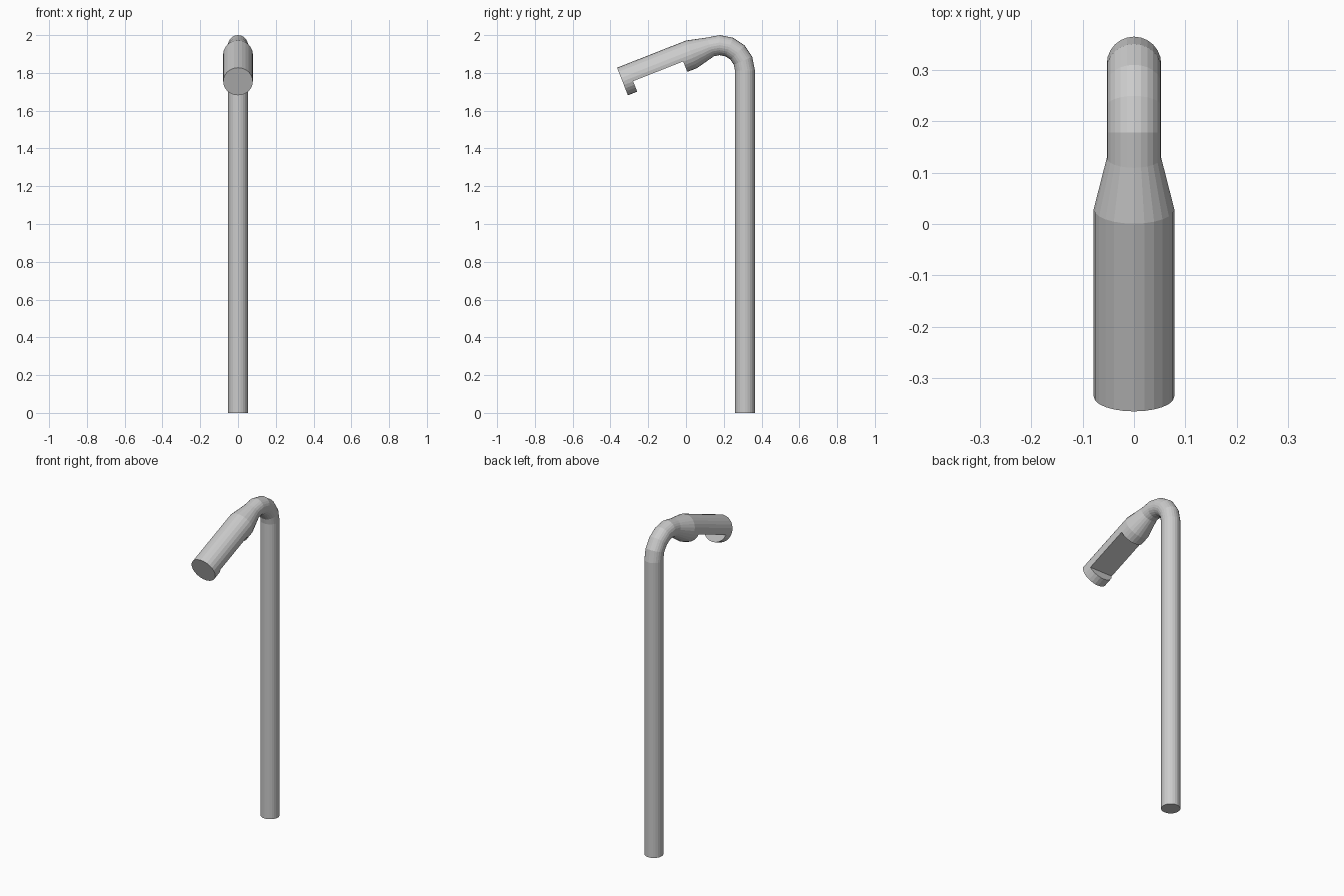
import bpy, bmesh
from math import sin, cos, pi, radians
from mathutils import Vector, Matrix

if "Cube" in bpy.data.objects:
    bpy.data.objects.remove(bpy.data.objects["Cube"])

SIDES = 24
TUBE_R, HEAD_R = 0.053, 0.0785
TILT = radians(21.5)
BEND_R = 0.134
BEND_CENTRE = Vector((0, 0.178, 1.813))

grey = bpy.data.materials.new("light grey")
grey.use_nodes = True
grey.diffuse_color = (0.6, 0.6, 0.6, 1)
grey.node_tree.nodes["Principled BSDF"].inputs["Base Color"].default_value = (0.6, 0.6, 0.6, 1)


def make_object(name, bm):
    bmesh.ops.recalc_face_normals(bm, faces=bm.faces[:])
    mesh = bpy.data.meshes.new(name)
    bm.to_mesh(mesh)
    bm.free()
    mesh.materials.append(grey)
    obj = bpy.data.objects.new(name, mesh)
    bpy.context.collection.objects.link(obj)
    return obj


def add_ring(bm, centre, angle, radius):
    """Circle across a path that has turned by angle from straight up."""
    out = Vector((0, cos(angle), sin(angle)))
    side = Vector((1, 0, 0))
    return [bm.verts.new(centre + radius * (out * cos(a) + side * sin(a)))
            for a in (2 * pi * i / SIDES for i in range(SIDES))]


# Stations along the tube: pole foot, bend, taper, spray head
end_angle = pi / 2 + TILT
forward = Vector((0, -cos(TILT), -sin(TILT)))
stations = [(Vector((0, 0.312, 0)), 0, TUBE_R)]
for a in [k * pi / 8 for k in range(5)] + [end_angle]:
    stations.append((BEND_CENTRE + BEND_R * Vector((0, cos(a), sin(a))), a, TUBE_R))
neck = stations[-1][0]
head_tip = neck + forward * 0.5
stations += [(neck + forward * 0.107, end_angle, HEAD_R), (head_tip, end_angle, HEAD_R)]

bm = bmesh.new()
rings = [add_ring(bm, *s) for s in stations]
for lower, upper in zip(rings, rings[1:]):
    for i in range(SIDES):
        j = (i + 1) % SIDES
        bm.faces.new((lower[i], lower[j], upper[j], upper[i]))
bm.faces.new(rings[0])
bm.faces.new(rings[-1])
shower_pipe = make_object("pole_and_head", bm)

# Notch under the head, a box in the head's tilted frame
start, stop, floor = 0.053, 0.338, -0.019
depth = 0.15
frame = Matrix.Translation(head_tip) @ Matrix.Rotation(TILT, 4, 'X')
box = (Matrix.Translation((0, (start + stop) / 2, floor - depth / 2))
       @ Matrix.Diagonal((0.4, stop - start, depth, 1)))
bm = bmesh.new()
bmesh.ops.create_cube(bm, size=1, matrix=frame @ box)
cutter = make_object("notch_cutter", bm)
cutter.hide_render = True

notch = shower_pipe.modifiers.new("notch", 'BOOLEAN')
notch.operation = 'DIFFERENCE'
notch.solver = 'EXACT'
notch.object = cutter
bpy.context.view_layer.objects.active = shower_pipe
shower_pipe.select_set(True)
bpy.ops.object.modifier_apply(modifier="notch")
bpy.data.objects.remove(cutter)
